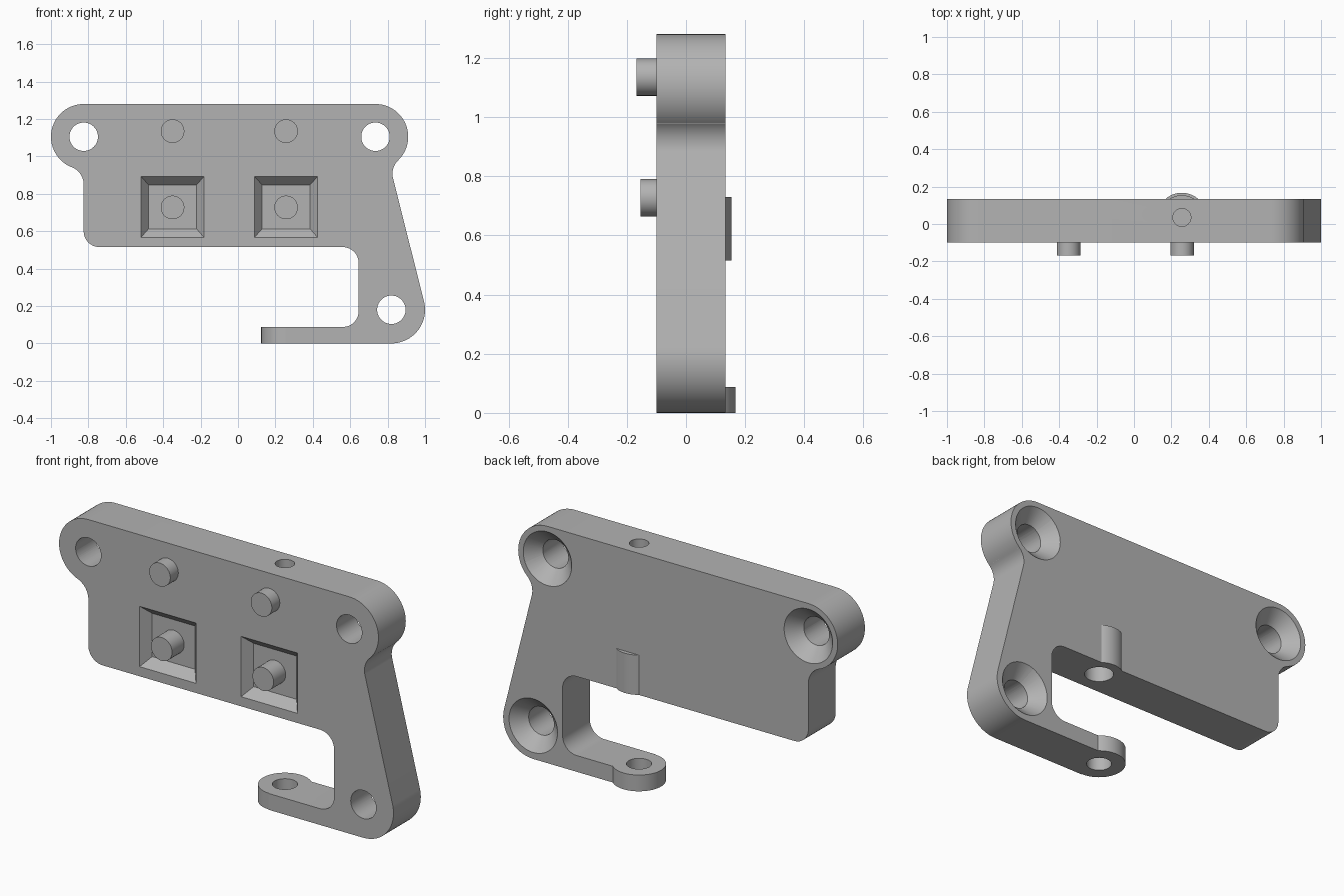
import bpy, bmesh
from math import cos, sin, radians, pi
from mathutils import Matrix, Vector

cube = bpy.data.objects.get("Cube")
if cube:
    bpy.data.objects.remove(cube, do_unlink=True)

GREY = (0.45, 0.45, 0.45, 1)
grey = bpy.data.materials.new("plain grey")
grey.use_nodes = True
grey.diffuse_color = GREY
grey.node_tree.nodes["Principled BSDF"].inputs["Base Color"].default_value = GREY

FRONT, BACK = -0.1, 0.133
FLOOR = -0.05
SCREW_X, SCREW_Y = 0.256, 0.035


def add_object(name, bm):
    bmesh.ops.recalc_face_normals(bm, faces=bm.faces)
    mesh = bpy.data.meshes.new(name)
    bm.to_mesh(mesh)
    bm.free()
    mesh.materials.append(grey)
    ob = bpy.data.objects.new(name, mesh)
    bpy.context.collection.objects.link(ob)
    return ob


def rod(name, start, end, r1, r2=None):
    """Cylinder or cone between two points."""
    start, end = Vector(start), Vector(end)
    axis = end - start
    turn = axis.to_track_quat('Z', 'Y').to_matrix().to_4x4()
    bm = bmesh.new()
    bmesh.ops.create_cone(bm, cap_ends=True, segments=64, radius1=r1,
                          radius2=r1 if r2 is None else r2, depth=axis.length,
                          matrix=Matrix.Translation((start + end) / 2) @ turn)
    return add_object(name, bm)


def arc(cx, cz, r, a, b, n=16):
    angles = [radians(a + (b - a) * i / n) for i in range(n + 1)]
    return [(cx + r * cos(t), cz + r * sin(t)) for t in angles]


def prism(name, outline, y0, y1):
    bm = bmesh.new()
    face = bm.faces.new([bm.verts.new((x, y0, z)) for x, z in outline])
    out = bmesh.ops.extrude_face_region(bm, geom=[face])
    verts = [v for v in out["geom"] if isinstance(v, bmesh.types.BMVert)]
    bmesh.ops.translate(bm, verts=verts, vec=(0, y1 - y0, 0))
    return add_object(name, bm)


def combine(target, tool, operation):
    mod = target.modifiers.new("combine", 'BOOLEAN')
    mod.object, mod.operation, mod.solver = tool, operation, 'EXACT'
    bpy.context.view_layer.objects.active = target
    bpy.ops.object.modifier_apply(modifier=mod.name)
    bpy.data.objects.remove(tool, do_unlink=True)


# Hooked mounting plate with three rounded lobes
outline = (arc(0.82, 0.18, 0.18, -90, 14)
           + arc(0.926, 0.907, 0.1, 194, 134)
           + arc(0.735, 1.105, 0.175, -46, 90, 32)
           + arc(-0.825, 1.105, 0.175, 90, 248.7, 32)
           + arc(-0.925, 0.849, 0.1, 68.7, 0)
           + arc(-0.74, 0.6, 0.085, 180, 270)
           + arc(0.56, 0.43, 0.085, 90, 0)
           + arc(0.56, 0.173, 0.085, 0, -90)
           + [(SCREW_X, 0.088), (SCREW_X, 0)])
plate = prism("mounting_plate", outline, FRONT, BACK)

# Round ear on the hook and raised boss on the back
for name, z0, z1, r in (("hook_ear", 0, 0.088, 0.132), ("back_boss", 0.515, 0.73, 0.119)):
    combine(plate, rod(name, (SCREW_X, SCREW_Y, z0), (SCREW_X, SCREW_Y, z1), r), 'UNION')

# Countersunk mounting holes
for x, z in ((-0.825, 1.105), (0.735, 1.105), (0.82, 0.18)):
    combine(plate, rod("hole", (x, -0.3, z), (x, 0.3, z), 0.076), 'DIFFERENCE')
    combine(plate, rod("sink", (x, BACK + 0.02, z), (x, BACK - 0.07, z), 0.165, 0.075),
            'DIFFERENCE')

# Vertical screw holes: hook ear, underside, top edge
for z0, z1, r in ((-0.1, 0.2, 0.062), (0.45, 0.69, 0.072), (0.95, 1.4, 0.048)):
    combine(plate, rod("screw_hole", (SCREW_X, SCREW_Y, z0), (SCREW_X, SCREW_Y, z1), r),
            'DIFFERENCE')

# Sloped square pockets and locating pins
for side, x in (("right", -0.35), ("left", 0.257)):
    bm = bmesh.new()
    bmesh.ops.create_cube(bm, size=1)
    for v in bm.verts:
        deep = v.co.y > 0
        w, h = (0.256, 0.234) if deep else (0.418, 0.418)
        v.co = (x + v.co.x * w, FLOOR if deep else FRONT - 0.05, 0.73 + v.co.z * h)
    combine(plate, add_object("pocket", bm), 'DIFFERENCE')
    rod(side + "_upper_pin", (x, FRONT + 0.01, 1.135), (x, -0.168, 1.135), 0.063)
    rod(side + "_pocket_pin", (x, FLOOR + 0.005, 0.727), (x, -0.153, 0.727), 0.063)

# Smooth round walls, crisp edges
for ob in bpy.context.scene.objects:
    ob.select_set(ob.type == 'MESH')
bpy.context.view_layer.objects.active = plate
bpy.ops.object.shade_smooth_by_angle(angle=radians(25))
